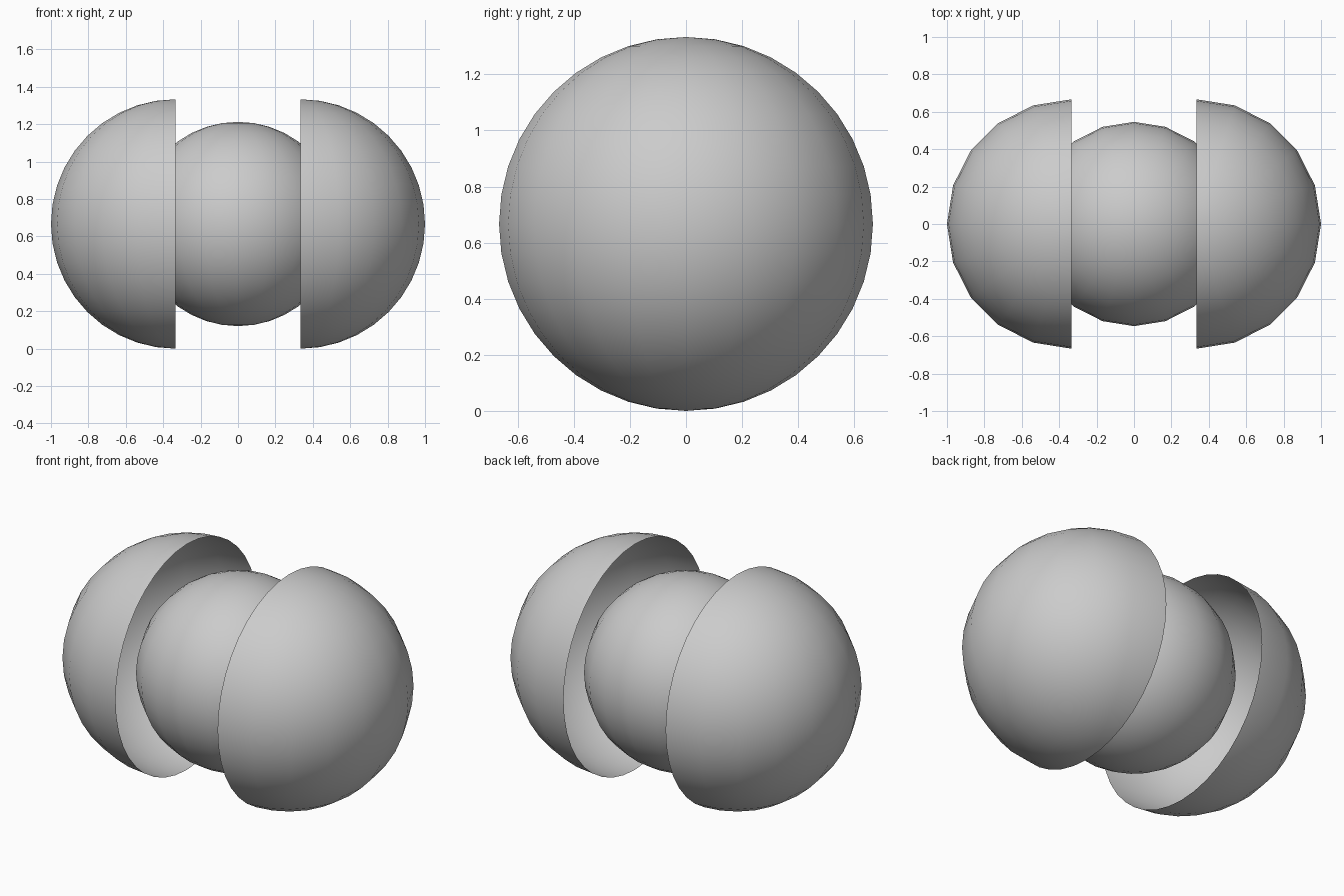
import bpy, bmesh
from mathutils import Matrix

if "Cube" in bpy.data.objects:
    bpy.data.objects.remove(bpy.data.objects["Cube"])

R = 2 / 3        # shell radius
CORE_R = 0.546   # inner ball radius
OFFSET = 1 / 3   # shell centre distance from the middle
HEIGHT = 2 / 3   # common centre height


def ball(name, radius, x=0.0, side=0):
    """Smooth UV ball; side = +1 / -1 keeps only that open half."""
    bm = bmesh.new()
    bmesh.ops.create_uvsphere(bm, u_segments=20, v_segments=20, radius=radius)
    if side:
        cut = [v for v in bm.verts if v.co.x * side < -1e-4]
        bmesh.ops.delete(bm, geom=cut, context='VERTS')
    bmesh.ops.transform(bm, matrix=Matrix.Translation((x, 0, HEIGHT)), verts=bm.verts)
    for f in bm.faces:
        f.smooth = True
    mesh = bpy.data.meshes.new(name)
    bm.to_mesh(mesh)
    bm.free()
    obj = bpy.data.objects.new(name, mesh)
    bpy.context.collection.objects.link(obj)
    return obj


# Inner ball and the two thin open half shells around it
ball("core_ball", CORE_R)
ball("right_half_shell", R, OFFSET, 1)
ball("left_half_shell", R, -OFFSET, -1)
